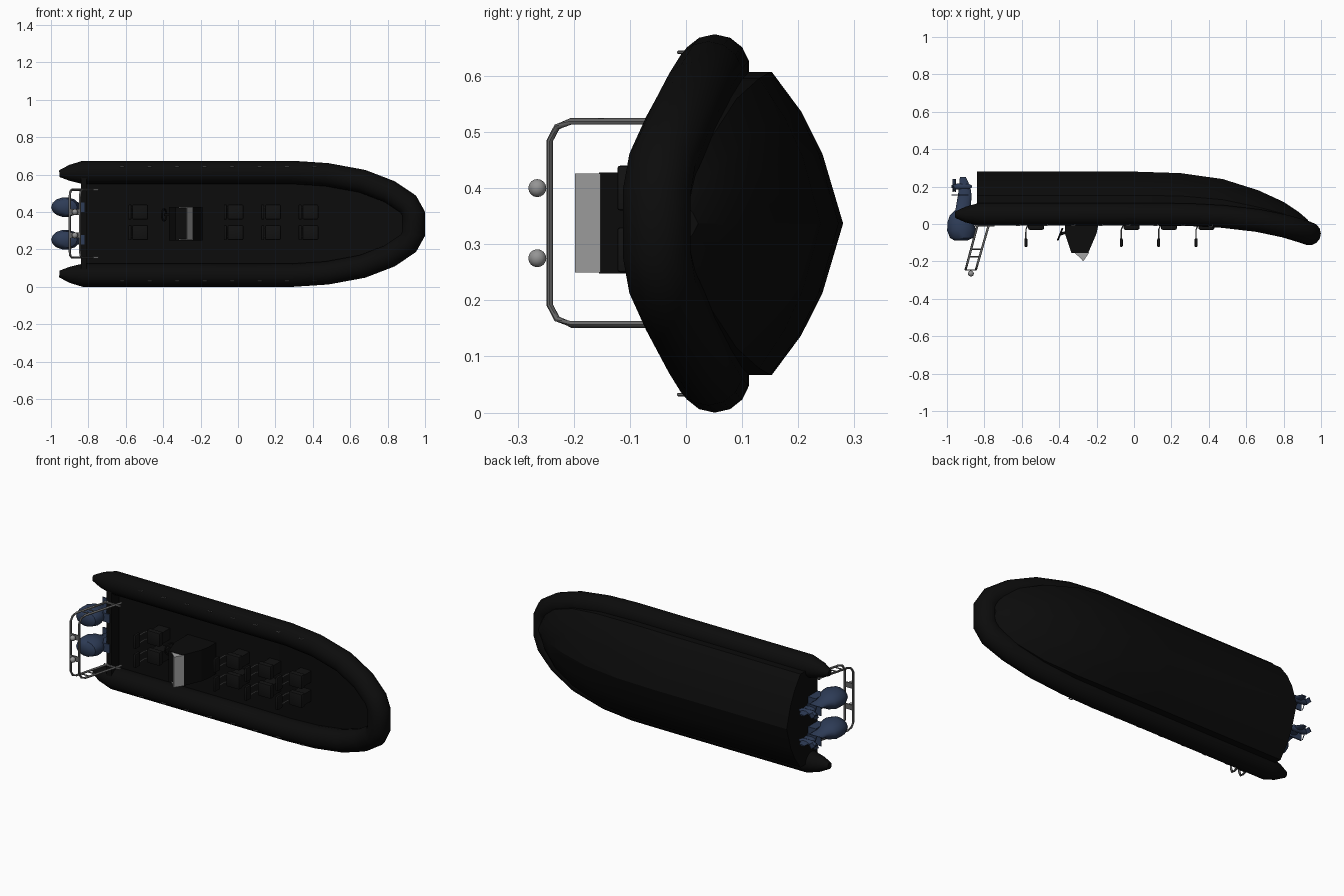
import bpy, bmesh, math
from mathutils import Vector, Matrix

if "Cube" in bpy.data.objects:
    bpy.data.objects.remove(bpy.data.objects["Cube"])

MID = 0.337  # centre of the beam on z; the boat lies on its side, its deck facing -y


def material(name, r, g, b):
    m = bpy.data.materials.new(name)
    m.diffuse_color = (r, g, b, 1)
    m.use_nodes = True
    m.node_tree.nodes["Principled BSDF"].inputs["Base Color"].default_value = m.diffuse_color
    return m


BLACK = material("rubber black", 0.0035, 0.0035, 0.0035)
SEAT = material("seat black", 0.006, 0.006, 0.006)
STEEL = material("steel grey", 0.13, 0.13, 0.13)
NAVY = material("motor navy", 0.027, 0.045, 0.095)
GLASS = material("windscreen grey", 0.36, 0.36, 0.36)
LAMP = material("lamp grey", 0.30, 0.30, 0.30)


def add(name, bm, mat, smooth=40):
    bmesh.ops.recalc_face_normals(bm, faces=bm.faces)
    me = bpy.data.meshes.new(name)
    bm.to_mesh(me)
    bm.free()
    me.materials.append(mat)
    if smooth:
        me.shade_smooth()
        me.set_sharp_from_angle(angle=math.radians(smooth))
    ob = bpy.data.objects.new(name, me)
    bpy.context.collection.objects.link(ob)
    return ob


def loft(name, rings, mat, smooth=40):
    """Skin closed rings of equal length and cap both ends."""
    bm = bmesh.new()
    vs = [[bm.verts.new(p) for p in ring] for ring in rings]
    n = len(vs[0])
    for a, b in zip(vs, vs[1:]):
        for i in range(n):
            j = (i + 1) % n
            bm.faces.new((a[i], a[j], b[j], b[i]))
    bm.faces.new(vs[0])
    bm.faces.new(vs[-1])
    return add(name, bm, mat, smooth)


def prism(name, profile, z0, z1, mat):
    return loft(name, [[(x, y, z) for x, y in profile] for z in (z0, z1)], mat, 0)


def box(name, c, s, mat, bevel=0.0):
    bm = bmesh.new()
    bmesh.ops.create_cube(bm, size=1, matrix=Matrix.Translation(c) @ Matrix.Diagonal((*s, 1)))
    if bevel:
        bmesh.ops.bevel(bm, geom=bm.edges[:], offset=bevel, segments=2, affect='EDGES', profile=0.5)
    return add(name, bm, mat, 30)


def sweep(name, pts, radii, sides, mat):
    """Round section along a path, with its own radius at each point."""
    pts = [Vector(p) for p in pts]
    rings = []
    for i, p in enumerate(pts):
        t = (pts[min(i + 1, len(pts) - 1)] - pts[max(i - 1, 0)]).normalized()
        ref = Vector((0, -1, 0)) if abs(t.y) < 0.95 else Vector((1, 0, 0))
        u = t.cross(ref).normalized()
        v = u.cross(t)
        r = radii[i] if isinstance(radii, list) else radii
        rings.append([p + r * (math.cos(a) * u + math.sin(a) * v)
                      for a in (2 * math.pi * k / sides for k in range(sides))])
    return loft(name, rings, mat, 45)


# inflatable collar: x, y, half beam, radius from the stern cone to the bow
half = [(-0.955, 0.05, 0.268, 0.018), (-0.90, 0.05, 0.272, 0.043), (-0.83, 0.052, 0.275, 0.062),
        (0.0, 0.052, 0.275, 0.062), (0.29, 0.050, 0.275, 0.062), (0.475, 0.040, 0.263, 0.062),
        (0.665, 0.018, 0.228, 0.062), (0.81, -0.012, 0.172, 0.062), (0.91, -0.042, 0.105, 0.062),
        (0.938, -0.052, 0.055, 0.062)]
path = [(x, y, MID + b) for x, y, b, r in half]
path += [(x, y, MID - b) for x, y, b, r in reversed(half)]
rad = [h[3] for h in half]
sweep("collar_tube", path, rad + rad[::-1], 14, BLACK)

# hull with floor: x, half beam, keel, chine, floor
stations = [(-0.84, 0.27, 0.28, 0.153, 0.07), (0.0, 0.27, 0.28, 0.153, 0.07),
            (0.25, 0.27, 0.272, 0.150, 0.07), (0.475, 0.258, 0.240, 0.130, 0.06),
            (0.665, 0.222, 0.180, 0.090, 0.04), (0.80, 0.168, 0.118, 0.055, 0.015),
            (0.88, 0.115, 0.065, 0.020, -0.01), (0.93, 0.04, 0.022, -0.01, -0.03)]
rings = []
for x, b, keel, chine, floor in stations:
    d = keel - chine
    side = [(b, floor), (b, chine), (0.74 * b, chine + 0.41 * d), (0.46 * b, chine + 0.71 * d)]
    rings.append([(x, y, MID + w) for w, y in side] + [(x, keel, MID)]
                 + [(x, y, MID - w) for w, y in reversed(side)])
loft("hull", rings, BLACK, 25)
box("transom", (-0.825, 0.065, MID), (0.03, 0.13, 0.5), BLACK)

# small grab handles on the collar
for s in (-1, 1):
    for i in range(8):
        x = -0.62 + 0.147 * i
        z = MID + s * 0.305
        y0 = -0.002 if x < 0.35 else -0.008
        sweep("collar_handle", [(x - 0.012, y0 + 0.01, z), (x - 0.01, y0 - 0.006, z),
                                (x + 0.01, y0 - 0.006, z), (x + 0.012, y0 + 0.01, z)], 0.003, 6, STEEL)

# seats with raised backrests
for x in (-0.535, -0.025, 0.175, 0.375):
    for z in (0.29, 0.40):
        box("seat_base", (x + 0.015, 0.035, z), (0.07, 0.08, 0.065), SEAT)
        box("seat_cushion", (x + 0.012, -0.014, z), (0.085, 0.034, 0.08), SEAT, 0.008)
        for dz in (-0.022, 0.022):
            sweep("backrest_post", [(x - 0.03, 0.0, z + dz), (x - 0.043, -0.03, z + dz),
                                    (x - 0.043, -0.09, z + dz)], 0.004, 6, STEEL)
        box("backrest_pad", (x - 0.043, -0.10, z), (0.016, 0.045, 0.08), SEAT, 0.005)

# steering console, wheel and windscreen
prism("console", [(-0.37, 0.075), (-0.37, -0.05), (-0.335, -0.155), (-0.245, -0.155),
                  (-0.20, -0.05), (-0.19, 0.0), (-0.19, 0.075)], 0.248, 0.428, BLACK)
wheel = [(-0.395 + 0.012 * math.cos(a), -0.055 + 0.03 * math.cos(a), 0.385 + 0.032 * math.sin(a))
         for a in (2 * math.pi * k / 16 for k in range(17))]
sweep("steering_wheel", wheel, 0.005, 6, SEAT)
sweep("steering_column", [(-0.395, -0.055, 0.385), (-0.35, -0.04, 0.385)], 0.007, 8, SEAT)
prism("windscreen_front", [(-0.24, -0.152), (-0.27, -0.198), (-0.276, -0.198), (-0.247, -0.152)],
      0.25, 0.426, GLASS)
for z in (0.25, 0.421):
    prism("windscreen_side", [(-0.32, -0.152), (-0.24, -0.152), (-0.27, -0.198)], z, z + 0.005, GLASS)

# stern frame: two leaning hoops joined by rungs
lo, hi = 0.157, 0.519
for foot, top in ((-0.835, -0.90), (-0.775, -0.845)):
    def lean(y):
        return foot + (top - foot) * (-y / 0.243)
    side = [(0.03, 0), (-0.205, 0), (-0.230, 0.010), (-0.243, 0.035)]
    pts = [(lean(y), y, lo + w) for y, w in side] + [(lean(y), y, hi - w) for y, w in reversed(side)]
    sweep("frame_hoop", pts, 0.006, 8, STEEL)
for z in (lo, hi):
    for y in (-0.135, -0.175):
        sweep("frame_rung", [(-0.835 + y * 0.267, y, z), (-0.775 + y * 0.288, y, z)], 0.004, 6, STEEL)
    sweep("frame_foot_rail", [(-0.85, -0.008, z), (-0.745, -0.008, z)], 0.006, 8, STEEL)
for z in (0.275, 0.40):
    box("lamp_bracket", (-0.872, -0.246, z), (0.06, 0.006, 0.03), STEEL)
    bm = bmesh.new()
    bmesh.ops.create_uvsphere(bm, u_segments=12, v_segments=8, radius=0.016,
                              matrix=Matrix.Translation((-0.872, -0.265, z)))
    add("stern_lamp", bm, LAMP)

# outboard motors: y, x centre, x radius, z radius
sections = [(-0.088, -0.925, 0.035, 0.025), (-0.074, -0.922, 0.062, 0.044), (-0.035, -0.922, 0.077, 0.053),
            (0.01, -0.927, 0.070, 0.050), (0.045, -0.93, 0.055, 0.038), (0.075, -0.915, 0.040, 0.022),
            (0.15, -0.905, 0.037, 0.015), (0.20, -0.905, 0.03, 0.011), (0.25, -0.915, 0.016, 0.004)]
for z in (0.252, 0.426):
    rings = [[(cx + rx * math.cos(a), y, z + rz * math.sin(a))
              for a in (2 * math.pi * k / 14 for k in range(14))] for y, cx, rx, rz in sections]
    loft("outboard_motor", rings, NAVY)
    box("cavitation_plate", (-0.93, 0.155, z), (0.09, 0.006, 0.05), NAVY)
    sweep("gear_case", [(-0.865, 0.2, z), (-0.885, 0.2, z), (-0.95, 0.2, z), (-0.975, 0.2, z)],
          [0.005, 0.016, 0.016, 0.008], 10, NAVY)
    box("motor_bracket", (-0.855, 0.04, z), (0.07, 0.09, 0.05), NAVY)
    for k in range(3):
        bm = bmesh.new()
        m = (Matrix.Translation((-0.962, 0.2, z)) @ Matrix.Rotation(k * 2 * math.pi / 3, 4, 'X')
             @ Matrix.Translation((0, 0.024, 0)) @ Matrix.Rotation(0.6, 4, 'Y')
             @ Matrix.Diagonal((0.004, 0.032, 0.026, 1)))
        bmesh.ops.create_cube(bm, size=1, matrix=m)
        add("propeller_blade", bm, NAVY, 0)
